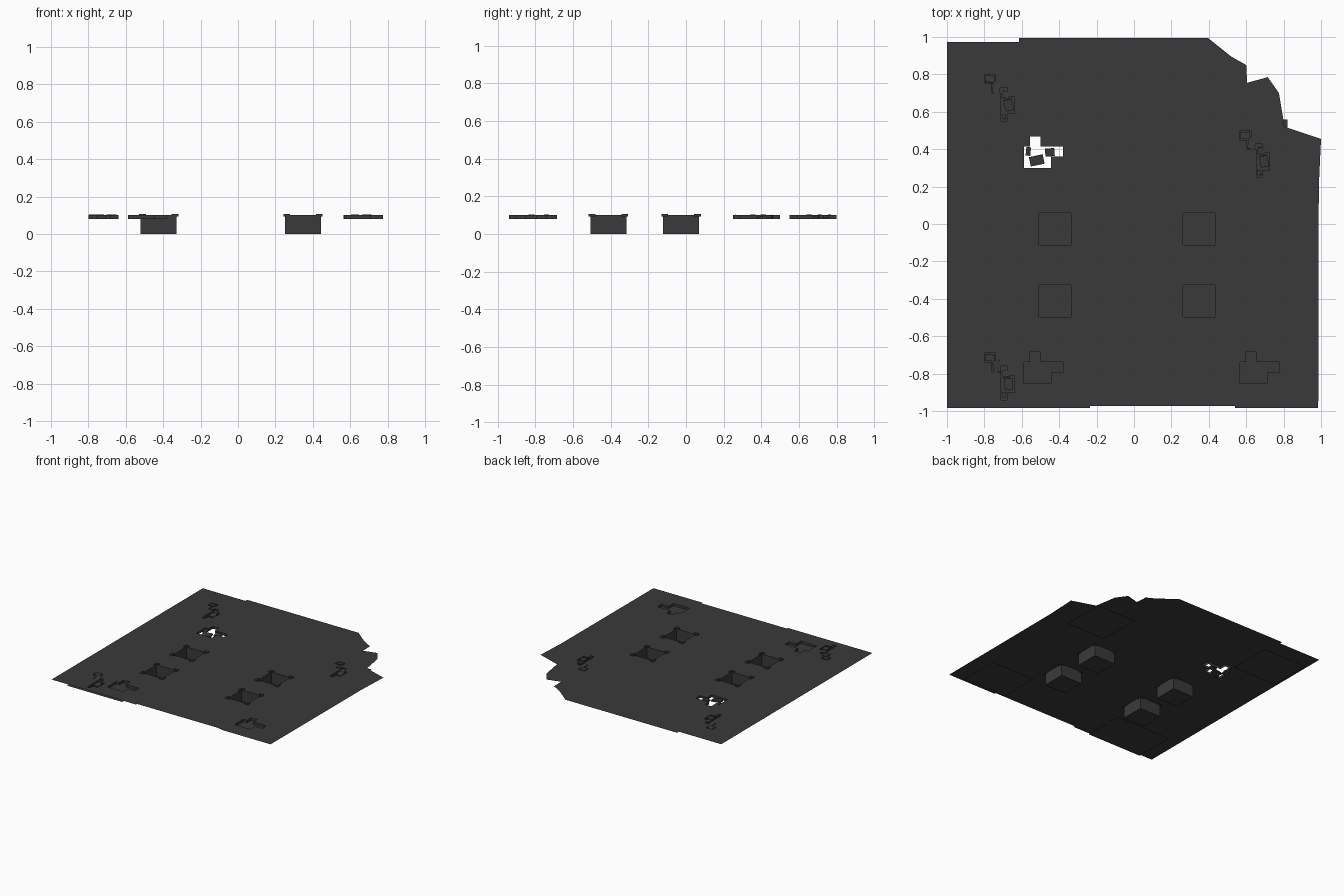
import bpy, bmesh, random
from mathutils import Matrix, Vector

random.seed(4)
if "Cube" in bpy.data.objects:
    bpy.data.objects.remove(bpy.data.objects["Cube"])

TOP = 0.1      # floor level
LOW = 0.08     # bottom of the shallow recesses

stone = bpy.data.materials.new("dark_grey_stone")
stone.use_nodes = True
colour = (0.042, 0.042, 0.042, 1)
stone.diffuse_color = colour
stone.node_tree.nodes["Principled BSDF"].inputs["Base Color"].default_value = colour


def finish(name, bm):
    mesh = bpy.data.meshes.new(name)
    bm.to_mesh(mesh)
    bm.free()
    mesh.materials.append(stone)
    obj = bpy.data.objects.new(name, mesh)
    bpy.context.collection.objects.link(obj)
    return obj


def ring(bm, points, z):
    return [bm.verts.new((x, y, z)) for x, y in points]


def square(cx, cy, h):
    return [(cx - h, cy - h), (cx + h, cy - h), (cx + h, cy + h), (cx - h, cy + h)]


def moved(points, dx, dy):
    return [(x + dx, y + dy) for x, y in points]


def bridge(bm, a, b):
    for i in range(len(a)):
        j = (i + 1) % len(a)
        bm.faces.new((a[i], a[j], b[j], b[i]))


def add_box(bm, centre, size, turn=0.0, tilt=0.0):
    m = (Matrix.Translation(centre) @ Matrix.Rotation(turn, 4, 'Z')
         @ Matrix.Rotation(tilt, 4, 'X') @ Matrix.Diagonal((*size, 1)))
    bmesh.ops.create_cube(bm, size=1, matrix=m)


# Outlines: broken floor edge, missing tile, crumbled crack
edge = [(-1, -.985), (-.235, -.985), (-.235, -.972), (.54, -.972), (.54, -.985),
        (.985, -.985), (.988, .2), (1, .455), (.805, .52), (.775, .7), (.715, .785),
        (.605, .755), (.6, .85), (.52, .895), (.395, .995), (-.615, .995),
        (-.615, .972), (-1, .972)]
tile = [(-.588, .3), (-.444, .3), (-.444, .36), (-.38, .36), (-.38, .415),
        (-.5, .415), (-.5, .468), (-.556, .468), (-.556, .415), (-.588, .415)]
crack = [(0, .25), (0, .2), (.04, .2), (.04, .15), (.09, .15), (.09, 0), (.12, 0),
         (.12, .04), (.16, .04), (.16, .13), (.12, .13), (.12, .18), (.06, .18),
         (.06, .25)]

pits = [(x, y) for x in (-.424, .347) for y in (-.412, -.026)]
tile_holes = [("back_right", tile), ("front_right", moved(tile, 0, -1.153)),
              ("front_left", moved(tile, 1.155, -1.153))]
crack_spots = [("back_right", -.8, .55), ("back_left", .565, .25), ("front_right", -.8, -.94)]
cracks = [(n, moved(crack, x, y)) for n, x, y in crack_spots]

# Floor sheet with every opening left out
bm = bmesh.new()
loops = [edge] + [square(x, y, .086) for x, y in pits]
loops += [p for _, p in tile_holes + cracks]
for points in loops:
    vs = ring(bm, points, TOP)
    for i in range(len(vs)):
        bm.edges.new((vs[i - 1], vs[i]))
bmesh.ops.triangle_fill(bm, edges=bm.edges[:], use_beauty=True, normal=(0, 0, 1))
bmesh.ops.dissolve_limit(bm, angle_limit=.01, verts=bm.verts[:], edges=bm.edges[:])
for f in bm.faces:
    f.normal_update()
    if f.normal.z < 0:
        f.normal_flip()
finish("floor_sheet", bm)

# Square pits: thick-walled open boxes with raised corner brackets
for n, (x, y) in enumerate(pits, 1):
    bm = bmesh.new()
    rings = [ring(bm, square(x, y, h), z) for h, z in
             ((.096, 0), (.096, TOP), (.086, TOP), (.086, .006))]
    for a, b in zip(rings, rings[1:]):
        bridge(bm, a, b)
    bm.faces.new(rings[0])
    bm.faces.new(rings[-1])
    bmesh.ops.recalc_face_normals(bm, faces=bm.faces[:])
    finish(f"pit_{n}", bm)

    bm = bmesh.new()
    for sx in (-1, 1):
        for sy in (-1, 1):
            add_box(bm, (x + sx * .087, y + sy * .097, TOP), (.036, .014, .014))
            add_box(bm, (x + sx * .097, y + sy * .087, TOP), (.014, .036, .014))
    finish(f"pit_brackets_{n}", bm)

# Shallow recess walls and floors; the back right tile has no floor
for name, points in [("tile_recess_" + n, p) for n, p in tile_holes] + \
                    [("crack_recess_" + n, p) for n, p in cracks]:
    bm = bmesh.new()
    low, high = ring(bm, points, LOW), ring(bm, points, TOP)
    bridge(bm, low, high)
    if name != "tile_recess_back_right":
        bm.faces.new(low)
    bmesh.ops.recalc_face_normals(bm, faces=bm.faces[:])
    for f in bm.faces:
        f.normal_flip()
        f.normal_update()
    floor = [f for f in bm.faces if abs(f.normal.z) > .9]
    if floor and floor[0].normal.z < 0:
        bmesh.ops.reverse_faces(bm, faces=bm.faces[:])
    finish(name, bm)

# Loose slabs hanging in the open tile
bm = bmesh.new()
for px, py, w, d, turn in ((-.52, .34, .075, .05, .2), (-.565, .388, .025, .045, -.1),
                           (-.45, .383, .05, .042, .08)):
    add_box(bm, (px, py, .088), (w, d, .012), turn, .1)
finish("open_tile_slabs", bm)

# Tilted rubble along each crack
for name, x, y in crack_spots:
    bm = bmesh.new()
    for px, py, w, d in ((.03, .225, .05, .035), (.065, .18, .04, .06),
                         (.115, .14, .04, .036), (.13, .085, .045, .06),
                         (.105, .025, .02, .025)):
        add_box(bm, (x + px, y + py, .095), (w, d, .012),
                random.uniform(-.3, .3), random.uniform(-.15, .15))
    finish("rubble_" + name, bm)

# Backing plates under the closed recesses
for name, x, y, w, d in (("back_right", -.76, .68, .4, .36), ("back_left", .64, .38, .36, .36),
                         ("front_left", .68, -.77, .4, .34), ("front_right", -.62, -.8, .5, .34)):
    bm = bmesh.new()
    vs = ring(bm, [(x - w / 2, y - d / 2), (x + w / 2, y - d / 2),
                   (x + w / 2, y + d / 2), (x - w / 2, y + d / 2)], LOW - .001)
    bm.faces.new(vs)
    finish("backing_plate_" + name, bm)
